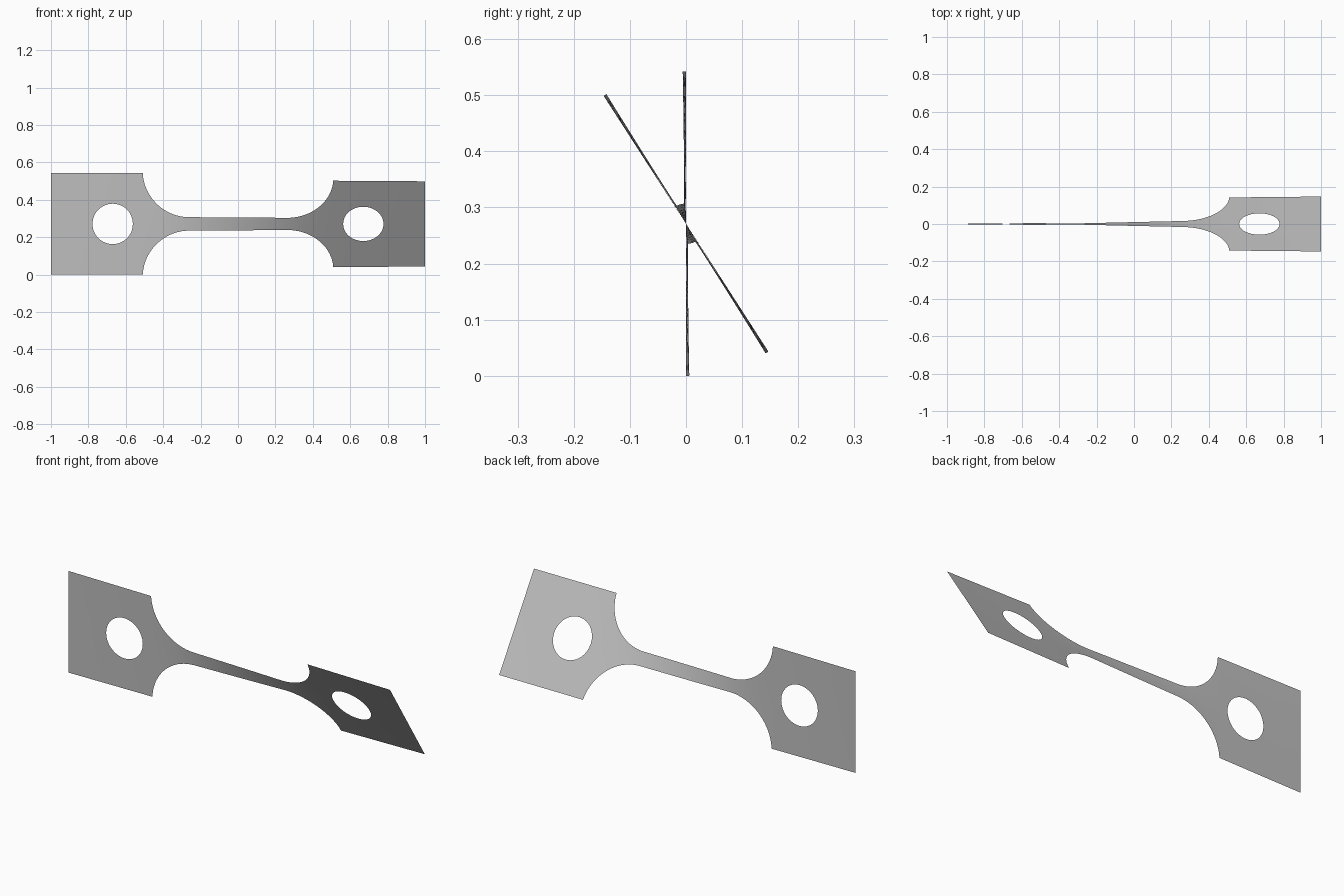
import bpy, bmesh, math
from mathutils import Vector

cube = bpy.data.objects.get("Cube")
if cube:
    bpy.data.objects.remove(cube)

HALF = 0.271          # half height of the end plates, also height of the axis
NECK = 0.036          # half height of the neck
FILLET_X, FILLET_R = 0.26, 0.25
SHOULDER = 0.509      # where the fillets meet the plates
HOLE_X, HOLE_R = 0.67, 0.108
TWIST = math.radians(32.8)
SIDE = 16             # segments along each plate side
RINGS = 5


def half_height(x):
    """Outline of the strip: straight neck, round fillets, square ends."""
    d = abs(x) - FILLET_X
    if d <= 0:
        return NECK
    if abs(x) >= SHOULDER:
        return HALF
    return min(HALF, NECK + FILLET_R - math.sqrt(FILLET_R ** 2 - d * d))


# The narrow parts twist more than the wide ones
STEPS = 400
total = [0.0]
for i in range(STEPS):
    x = -1 + 2 * (i + 0.5) / STEPS
    total.append(total[-1] + 1 / (half_height(x) * (2 if abs(x) > SHOULDER else 1)))


def twist(x):
    t = min(max((x + 1) / 2 * STEPS, 0), STEPS - 0.001)
    i = int(t)
    return TWIST * (total[i] + (total[i + 1] - total[i]) * (t - i)) / total[-1]


bm = bmesh.new()


def add_grid(rows):
    """Join rows of points with quads."""
    rows = [[bm.verts.new((x, 0, v)) for x, v in row] for row in rows]
    for a, b in zip(rows, rows[1:]):
        for i in range(len(a) - 1):
            bm.faces.new((a[i], a[i + 1], b[i + 1], b[i]))


# Neck and fillets, with columns closer together towards the shoulders
angles = [math.asin((SHOULDER - FILLET_X) / FILLET_R) * i / 18 for i in range(1, 19)]
curve = [FILLET_X + FILLET_R * math.sin(a) for a in angles]
curve[-1] = SHOULDER
middle = [FILLET_X * (i / 12 - 1) for i in range(25)]
columns = [-x for x in reversed(curve)] + middle + curve
add_grid([[(x, half_height(x) * (2 * j / SIDE - 1)) for j in range(SIDE + 1)]
          for x in columns])

# End plates: rings running from the hole out to the rectangle
corners = [Vector(c) for c in ((SHOULDER, -HALF), (1, -HALF), (1, HALF), (SHOULDER, HALF))]
border = [corners[k].lerp(corners[(k + 1) % 4], j / SIDE)
          for k in range(4) for j in range(SIDE)]
border.append(border[0])
centre = Vector((HOLE_X, 0))
for side in (-1, 1):
    rings = []
    for r in range(RINGS + 1):
        points = [(centre + (p - centre).normalized() * HOLE_R).lerp(p, r / RINGS)
                  for p in border]
        rings.append([(side * p.x, p.y) for p in points])
    add_grid(rings)

bmesh.ops.remove_doubles(bm, verts=bm.verts, dist=0.0005)

# Twist the sheet about its long axis
for vert in bm.verts:
    x, _, v = vert.co
    a = twist(x)
    vert.co = (x, -v * math.sin(a), HALF + v * math.cos(a))

# Face the whole sheet to the front
bmesh.ops.recalc_face_normals(bm, faces=bm.faces)
bm.normal_update()
if sum(f.normal.y * f.calc_area() for f in bm.faces) > 0:
    bmesh.ops.reverse_faces(bm, faces=bm.faces)

mesh = bpy.data.meshes.new("twisted_strip")
bm.to_mesh(mesh)
bm.free()

metal = bpy.data.materials.new("light grey")
metal.use_nodes = True
grey = (0.52, 0.52, 0.52, 1)
metal.diffuse_color = grey
metal.node_tree.nodes["Principled BSDF"].inputs["Base Color"].default_value = grey
mesh.materials.append(metal)

strip = bpy.data.objects.new("twisted_strip", mesh)
bpy.context.collection.objects.link(strip)
bpy.context.view_layer.objects.active = strip
strip.select_set(True)
bpy.ops.object.shade_smooth_by_angle()
